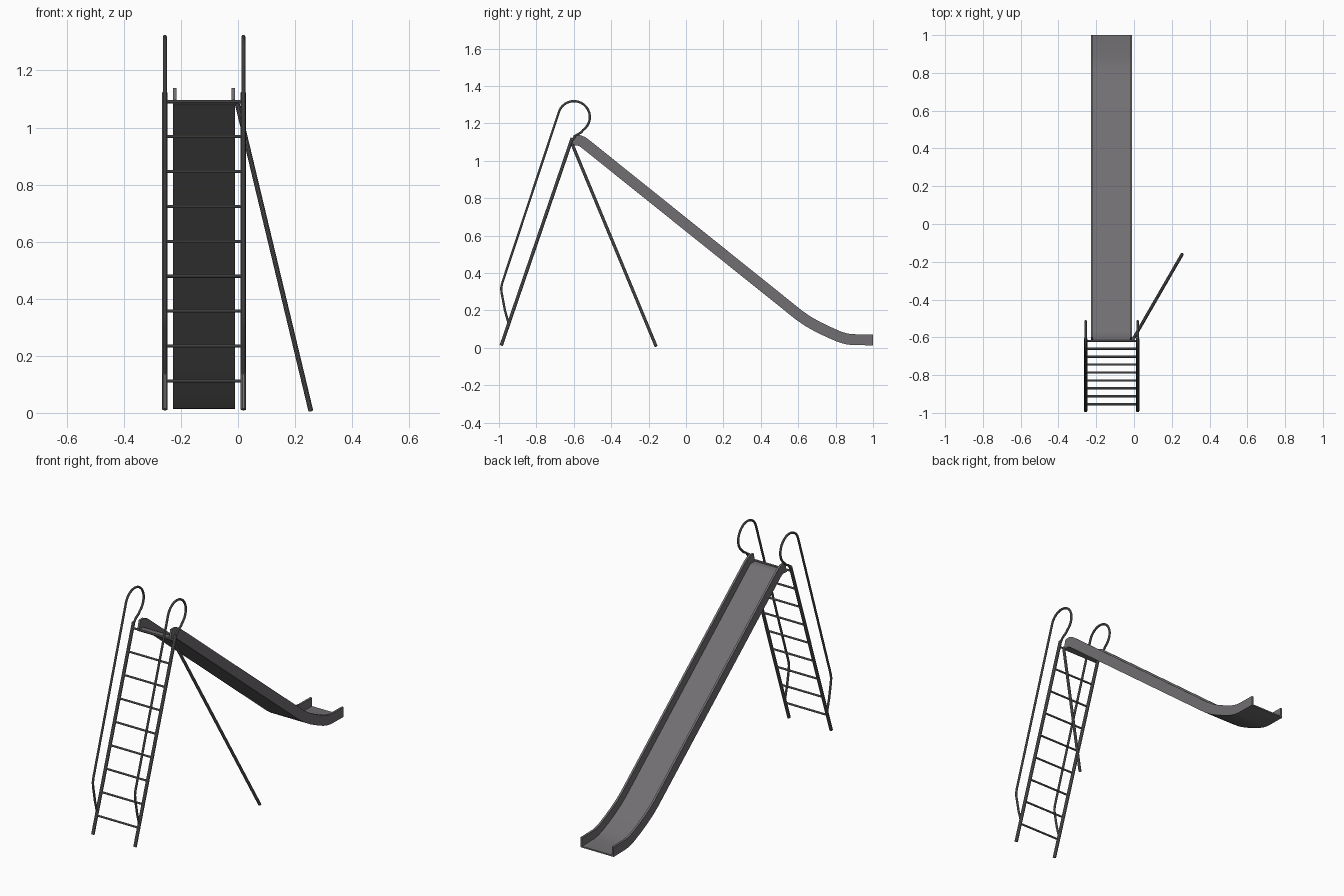
import bpy, bmesh, math
from mathutils import Vector

cube = bpy.data.objects.get("Cube")
if cube:
    bpy.data.objects.remove(cube, do_unlink=True)

steel = bpy.data.materials.new("grey_steel")
steel.use_nodes = True
GREY = (0.165, 0.158, 0.165, 1)
steel.diffuse_color = GREY
steel.node_tree.nodes["Principled BSDF"].inputs["Base Color"].default_value = GREY


def finish(obj):
    bpy.ops.object.select_all(action='DESELECT')
    obj.select_set(True)
    bpy.context.view_layer.objects.active = obj
    if obj.type == 'CURVE':
        bpy.ops.object.convert(target='MESH')
    obj = bpy.context.object
    obj.data.materials.clear()
    obj.data.materials.append(steel)
    bpy.ops.object.shade_smooth_by_angle(angle=math.radians(35))


def tube(name, points, radius):
    """Round capped bar through a list of points."""
    curve = bpy.data.curves.new(name, 'CURVE')
    curve.dimensions = '3D'
    curve.bevel_depth = radius
    curve.bevel_resolution = 3
    curve.use_fill_caps = True
    spline = curve.splines.new('POLY')
    spline.points.add(len(points) - 1)
    for p, co in zip(spline.points, points):
        p.co = (*co, 1)
    obj = bpy.data.objects.new(name, curve)
    bpy.context.collection.objects.link(obj)
    finish(obj)


# Ladder rails and the looped handrails beside them
FOOT, TOP = Vector((0, -0.988, 0.012)), Vector((0, -0.608, 1.122))
RAILS = {"right": -0.256, "left": 0.019}


def on_rail(z):
    return FOOT.lerp(TOP, (z - FOOT.z) / (TOP.z - FOOT.z))


loop = [(-0.95, 0.135), (-0.968, 0.2), (-0.986, 0.295), (-0.988, 0.32), (-0.983, 0.345)]
for i in range(19):
    a = math.radians(160 - i * 12)
    loop.append((-0.599 + 0.085 * math.cos(a), 1.234 + 0.085 * math.sin(a)))
loop += [(-0.56, 1.152), (-0.59, 1.135), (-0.605, 1.115)]
for side, x in RAILS.items():
    offset = Vector((x, 0, 0))
    tube(side + "_ladder_rail", [FOOT + offset, TOP + offset], 0.0095)
    tube(side + "_handrail", [(x, y, z) for y, z in loop], 0.0065)

# Rungs, evenly spaced up the ladder
for i in range(9):
    p = on_rail(0.112 + i * 0.1223)
    tube(f"rung_{i + 1}", [(x, p.y, p.z) for x in RAILS.values()], 0.0058)

# Slanted side brace
tube("side_brace", [(-0.003, -0.607, 1.085), (0.255, -0.16, 0.008)], 0.0085)

# Slide: a channel section swept along the underside line
path = [(-0.615, 1.08), (-0.58, 1.082), (-0.567, 1.076), (-0.55, 1.063), (0.585, 0.153),
        (0.635, 0.118), (0.69, 0.087), (0.75, 0.058), (0.81, 0.032), (0.85, 0.02),
        (0.885, 0.015), (1.0, 0.013)]
path = [Vector(p) for p in path]
HALF, WALL, BED, HEIGHT, MID = 0.109, 0.012, 0.008, 0.058, -0.119
section = [(-HALF, 0), (HALF, 0), (HALF, HEIGHT), (HALF - WALL, HEIGHT),
           (HALF - WALL, BED), (WALL - HALF, BED), (WALL - HALF, HEIGHT), (-HALF, HEIGHT)]

bm = bmesh.new()
rings = []
for i, p in enumerate(path):
    before = (p - path[max(i - 1, 0)]).normalized()
    after = (path[min(i + 1, len(path) - 1)] - p).normalized()
    t = (before + after).normalized()
    up = Vector((-t.y, t.x))
    # Keep the open ends upright
    if i in (0, len(path) - 1):
        up = Vector((0.25, 1)) if i == 0 else Vector((0, 1))
    rings.append([bm.verts.new((MID + x, p.x + up.x * h, p.y + up.y * h)) for x, h in section])
n = len(section)
for a, b in zip(rings, rings[1:]):
    for k in range(n):
        bm.faces.new((a[k], a[(k + 1) % n], b[(k + 1) % n], b[k]))
for ring in (rings[0], rings[-1]):
    bm.faces.new((ring[0], ring[1], ring[4], ring[5]))
    bm.faces.new((ring[1], ring[2], ring[3], ring[4]))
    bm.faces.new((ring[0], ring[5], ring[6], ring[7]))
bmesh.ops.recalc_face_normals(bm, faces=bm.faces)
mesh = bpy.data.meshes.new("slide")
bm.to_mesh(mesh)
bm.free()
slide = bpy.data.objects.new("slide", mesh)
bpy.context.collection.objects.link(slide)
finish(slide)
